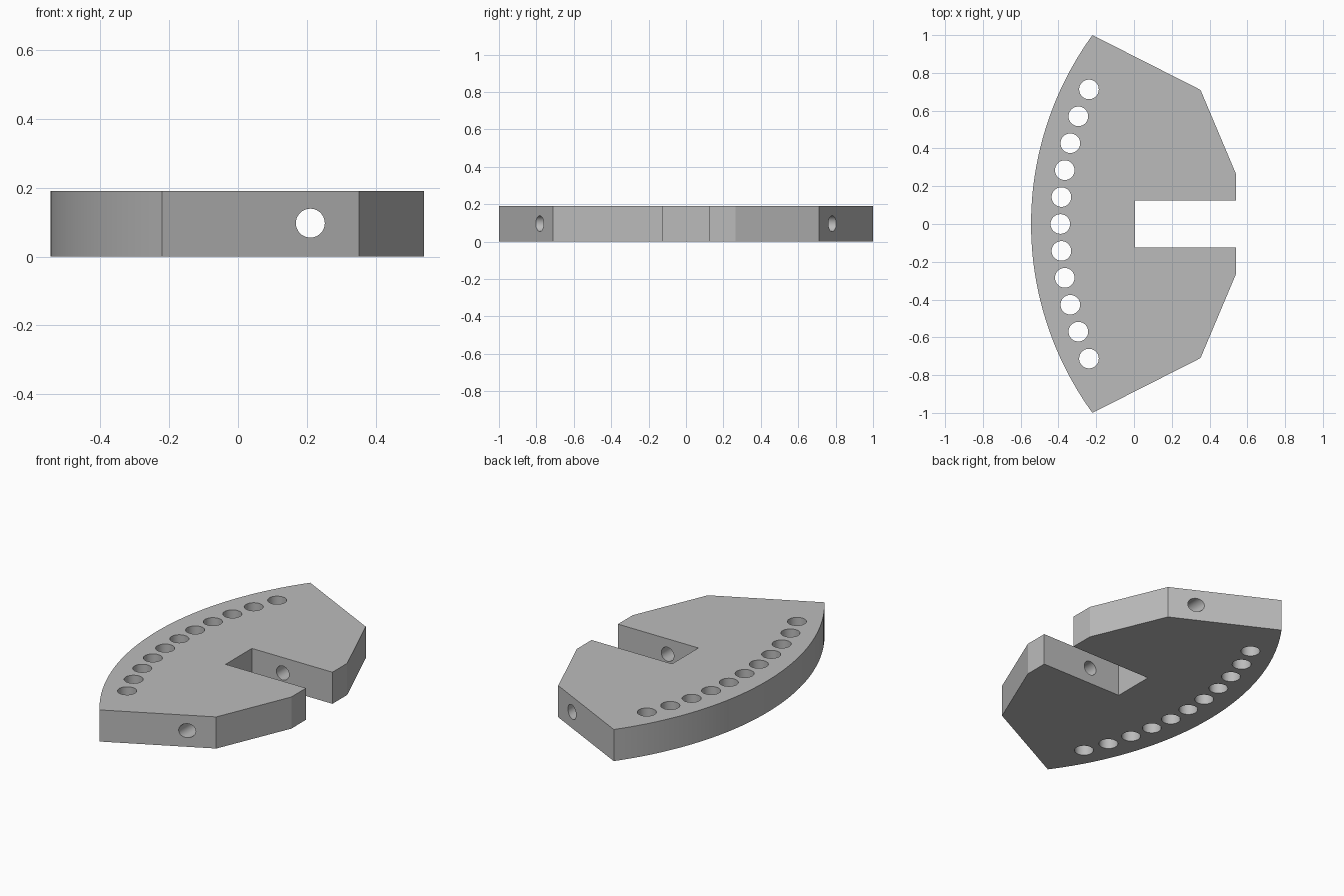
import bpy, bmesh, math
from mathutils import Matrix, Vector

cube = bpy.data.objects.get("Cube")
if cube:
    bpy.data.objects.remove(cube, do_unlink=True)

HEIGHT = 0.19
HOLE_RADIUS = 0.052
BORE_RADIUS = 0.042

grey = bpy.data.materials.new("plain grey")
grey.use_nodes = True
colour = (0.5, 0.5, 0.5, 1)
grey.diffuse_color = colour
grey.node_tree.nodes["Principled BSDF"].inputs["Base Color"].default_value = colour


def make_object(name, bm):
    bmesh.ops.recalc_face_normals(bm, faces=bm.faces)
    mesh = bpy.data.meshes.new(name)
    bm.to_mesh(mesh)
    bm.free()
    mesh.materials.append(grey)
    obj = bpy.data.objects.new(name, mesh)
    bpy.context.collection.objects.link(obj)
    return obj


def arc_x(y, centre, radius):
    return centre - math.sqrt(radius * radius - y * y)


# Slotted plate: mirrored straight edges closed by a shallow arc
half = [(0.005, 0.125), (0.54, 0.125), (0.54, 0.265), (0.352, 0.71), (-0.22, 1.0)]
outer_radius = (1 + 0.325 ** 2) / (2 * 0.325)
sweep = math.asin(1 / outer_radius)
steps = 48
arc = []
for i in range(1, steps):
    a = sweep * (1 - 2 * i / steps)
    arc.append((-0.545 + outer_radius * (1 - math.cos(a)), outer_radius * math.sin(a)))
outline = half + arc + [(x, -y) for x, y in reversed(half)]

bm = bmesh.new()
base = bm.faces.new([bm.verts.new((x, y, 0)) for x, y in outline])
top = bmesh.ops.extrude_face_region(bm, geom=[base])["geom"]
bmesh.ops.translate(bm, vec=Vector((0, 0, HEIGHT)),
                    verts=[v for v in top if isinstance(v, bmesh.types.BMVert)])
plate = make_object("slotted_plate", bm)

# Cutters: a curved row of upright holes and one long cross bore
bm = bmesh.new()


def add_cylinder(radius, depth, matrix):
    bmesh.ops.create_cone(bm, cap_ends=True, segments=40, radius1=radius,
                          radius2=radius, depth=depth, matrix=matrix)


for i in range(-5, 6):
    y = i * 0.1425
    add_cylinder(HOLE_RADIUS, 1, Matrix.Translation((arc_x(y, 1.36, 1.75), y, HEIGHT / 2)))
add_cylinder(BORE_RADIUS, 3,
             Matrix.Translation((0.21, 0, HEIGHT / 2 + 0.002)) @ Matrix.Rotation(math.pi / 2, 4, 'X'))
cutter = make_object("hole_cutter", bm)
cutter.hide_render = True

# Drill the holes
boolean = plate.modifiers.new("holes", 'BOOLEAN')
boolean.operation = 'DIFFERENCE'
boolean.solver = 'EXACT'
boolean.object = cutter
bpy.ops.object.select_all(action='DESELECT')
plate.select_set(True)
bpy.context.view_layer.objects.active = plate
bpy.ops.object.modifier_apply(modifier=boolean.name)
bpy.data.objects.remove(cutter, do_unlink=True)

# Smooth curved walls, crisp rims
bpy.ops.object.shade_smooth_by_angle(angle=math.radians(20))
